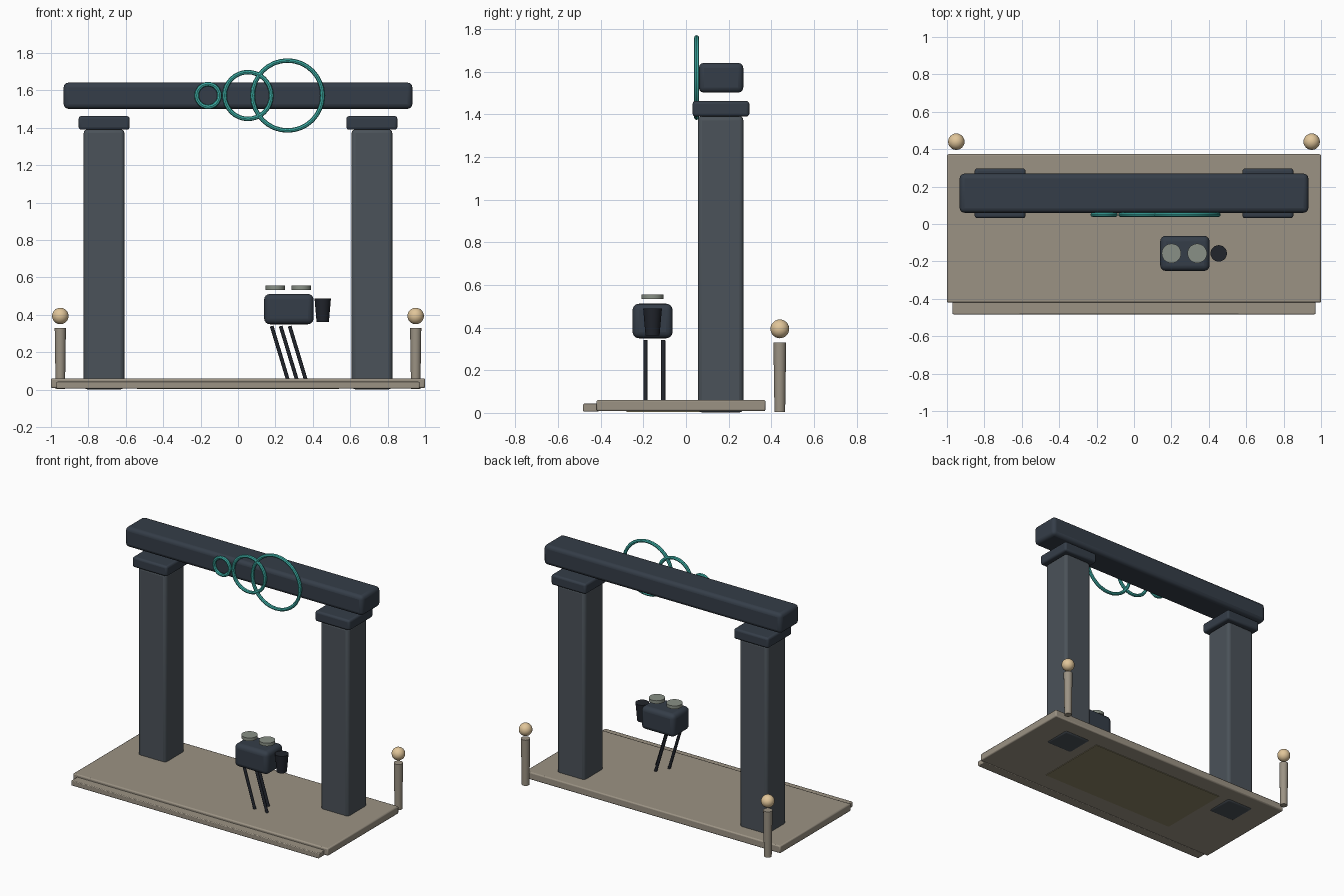
import bpy, math
from mathutils import Vector

if "Cube" in bpy.data.objects:
    bpy.data.objects.remove(bpy.data.objects["Cube"])


def material(name, rgb):
    m = bpy.data.materials.new(name)
    m.diffuse_color = (*rgb, 1)
    m.use_nodes = True
    m.node_tree.nodes["Principled BSDF"].inputs["Base Color"].default_value = m.diffuse_color
    return m


STONE = material("stone", (0.33, 0.29, 0.23))
FLOOR = material("olive", (0.26, 0.23, 0.13))
SLATE = material("slate", (0.07, 0.085, 0.10))
DARK = material("dark_blue", (0.035, 0.047, 0.065))
BLACK = material("black", (0.015, 0.018, 0.025))
TEAL = material("teal", (0.05, 0.45, 0.40))
GOLD = material("warm_lamp", (0.75, 0.56, 0.32))
GREY = material("grey_green", (0.25, 0.28, 0.24))


def finish(name, mat):
    ob = bpy.context.object
    ob.name = name
    ob.data.materials.append(mat)
    bpy.ops.object.shade_smooth_by_angle(angle=math.radians(35))
    return ob


def box(name, x, y, z, mat, bevel=0.0, segments=3):
    """Rounded box given as (min, max) along each axis."""
    lo, hi = Vector((x[0], y[0], z[0])), Vector((x[1], y[1], z[1]))
    bpy.ops.mesh.primitive_cube_add(size=1, location=(lo + hi) / 2)
    ob = bpy.context.object
    ob.scale = hi - lo
    bpy.ops.object.transform_apply(location=False, rotation=False, scale=True)
    if bevel:
        mod = ob.modifiers.new("bevel", 'BEVEL')
        mod.width, mod.segments = bevel, segments
    return finish(name, mat)


def rod(name, start, end, r1, r2, mat, sides=24):
    """Round bar or cone frustum between two points."""
    a, b = Vector(start), Vector(end)
    bpy.ops.mesh.primitive_cone_add(vertices=sides, radius1=r1, radius2=r2,
                                    depth=(b - a).length, location=(a + b) / 2)
    ob = bpy.context.object
    ob.rotation_euler = (b - a).to_track_quat('Z', 'Y').to_euler()
    return finish(name, mat)


# platform, front step and underside panel
box("platform", (-1, 1), (-0.42, 0.373), (0.008, 0.061), STONE, 0.008, 2)
box("front_step", (-0.97, 0.97), (-0.483, -0.41), (0.006, 0.043), STONE, 0.005, 2)
box("underside_panel", (-0.54, 0.54), (-0.28, 0.25), (0.004, 0.02), FLOOR)

# gate pillars with caps, lamp posts behind the platform
for side, s in (("left", -1), ("right", 1)):
    cx = 0.716 * s
    box(side + "_pillar", (cx - 0.109, cx + 0.109), (0.056, 0.269),
        (0.002, 1.392), SLATE, 0.02)
    box(side + "_pillar_cap", (cx - 0.136, cx + 0.136), (0.031, 0.297),
        (1.39, 1.463), DARK, 0.014)
    px, py = 0.95 * s, 0.44
    rod(side + "_lamp_post", (px, py, 0.004), (px, py, 0.33), 0.025, 0.03, STONE)
    bpy.ops.mesh.primitive_uv_sphere_add(segments=24, ring_count=14, radius=0.044,
                                         location=(px, py, 0.394))
    finish(side + "_lamp_globe", GOLD)

# lintel floating just above the caps
box("lintel", (-0.932, 0.932), (0.06, 0.269), (1.502, 1.642), DARK, 0.025)

# three linked rings on the front of the lintel
for name, x, outer in (("small_ring", -0.16, 0.073), ("middle_ring", 0.053, 0.137),
                       ("large_ring", 0.265, 0.199)):
    bpy.ops.mesh.primitive_torus_add(major_radius=outer - 0.012, minor_radius=0.012,
                                     major_segments=32, minor_segments=8,
                                     location=(x, 0.05, 1.573),
                                     rotation=(math.pi / 2, 0, 0))
    finish(name, TEAL)

# camera: body, tapered lens, two reels
CY = -0.157
box("camera_body", (0.14, 0.404), (CY - 0.094, CY + 0.094), (0.35, 0.512), DARK, 0.03, 4)
rod("camera_lens", (0.453, CY, 0.363), (0.453, CY, 0.489), 0.033, 0.044, BLACK)
for name, x in (("rear_reel", 0.2), ("front_reel", 0.338)):
    rod(name, (x, CY, 0.534), (x, CY, 0.556), 0.052, 0.052, GREY, 32)

# slanted tripod legs
for name, x, y in (("left_leg", 0.18, -0.19), ("middle_leg", 0.228, -0.107),
                   ("right_leg", 0.276, -0.19)):
    rod("tripod_" + name, (x, y, 0.34), (x + 0.086, y, 0.055), 0.01, 0.01, BLACK, 12)
